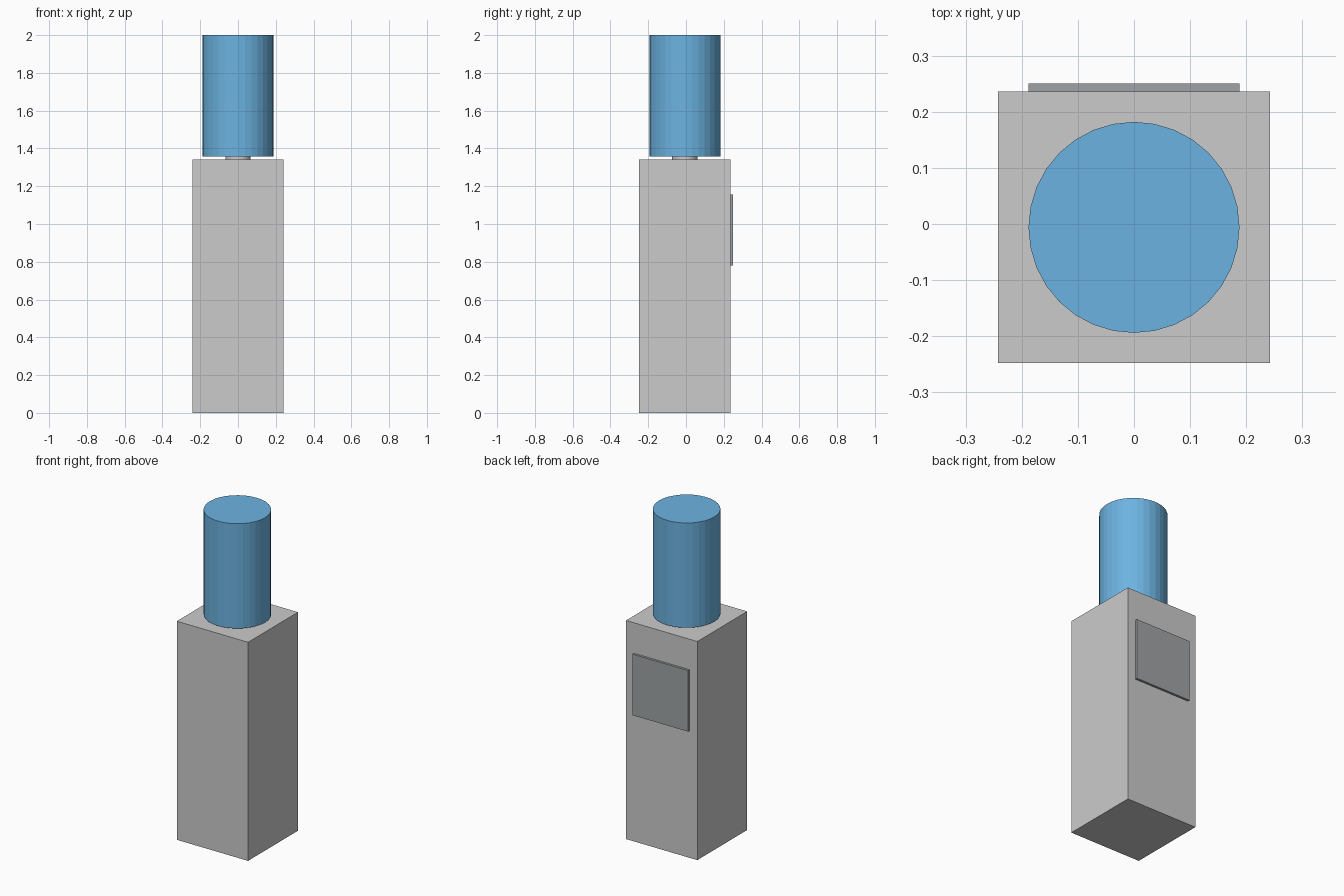
import bpy

if "Cube" in bpy.data.objects:
    bpy.data.objects.remove(bpy.data.objects["Cube"])

CY = -0.006  # shared depth centre of body, neck and bottle


def paint(obj, name, color):
    mat = bpy.data.materials.new(name)
    mat.diffuse_color = color
    mat.use_nodes = True
    mat.node_tree.nodes["Principled BSDF"].inputs["Base Color"].default_value = mat.diffuse_color
    obj.data.materials.append(mat)


def box(name, x, y, z):
    """Box spanning the given (min, max) ranges."""
    bpy.ops.mesh.primitive_cube_add(size=1, location=[sum(r) / 2 for r in (x, y, z)])
    obj = bpy.context.object
    obj.name = name
    obj.scale = [r[1] - r[0] for r in (x, y, z)]
    bpy.ops.object.transform_apply(location=False, rotation=False, scale=True)
    return obj


def cylinder(name, radius, z0, z1):
    bpy.ops.mesh.primitive_cylinder_add(vertices=32, radius=radius, depth=z1 - z0,
                                        location=(0, CY, (z0 + z1) / 2))
    obj = bpy.context.object
    obj.name = name
    return obj


# Cabinet
box("cabinet", (-0.242, 0.242), (CY - 0.242, CY + 0.242), (0, 1.342))

# Thin panel on the back
panel = box("back_panel", (-0.188, 0.188), (0.236, 0.25), (0.78, 1.155))
paint(panel, "panel_grey", (0.35, 0.37, 0.38, 1))

# Short neck and the water bottle above it
cylinder("bottle_neck", 0.067, 1.342, 1.357)
bottle = cylinder("water_bottle", 0.188, 1.357, 2.0)
paint(bottle, "water_blue", (0.15, 0.45, 0.75, 1))
